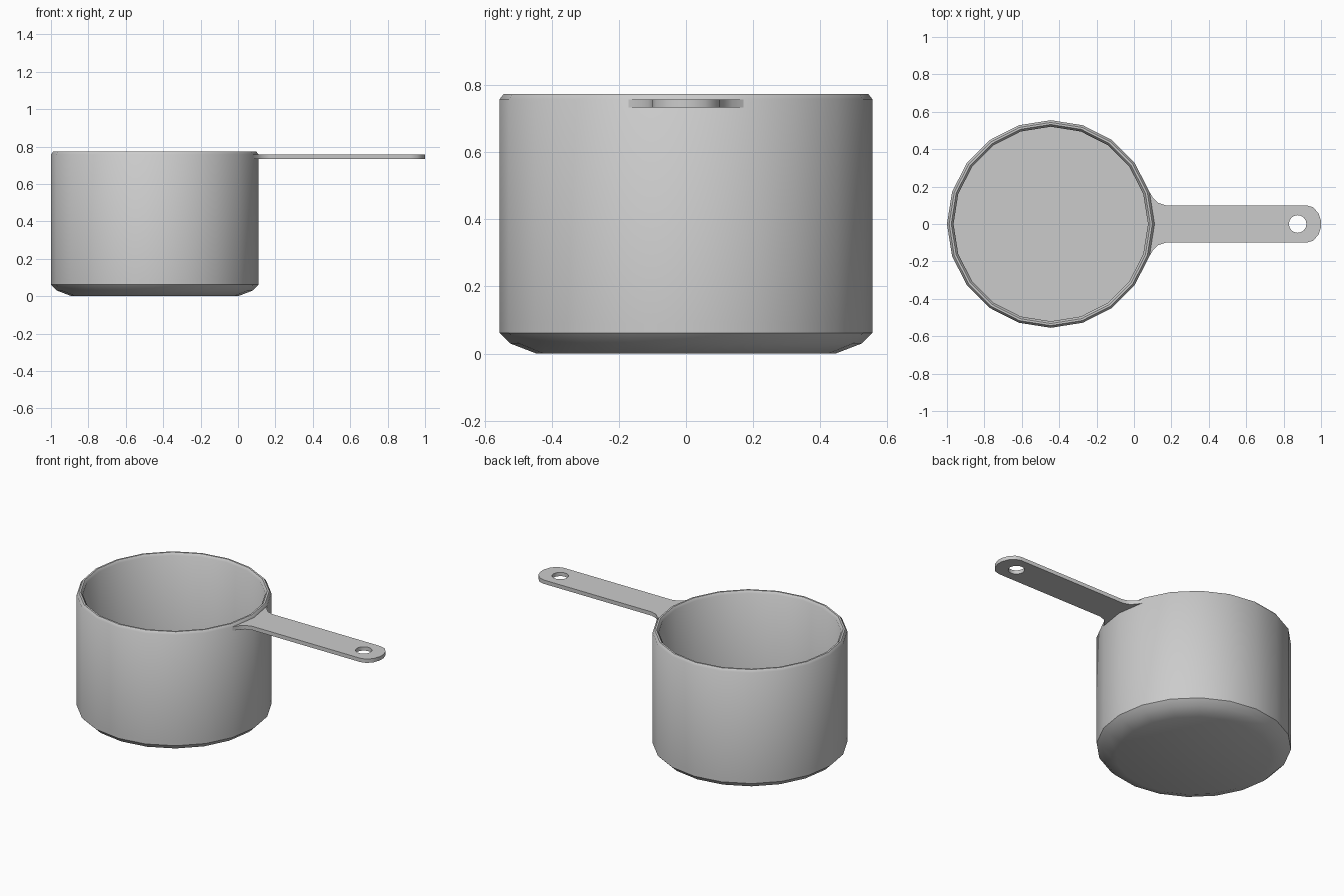
import bpy, bmesh
from math import sin, cos, pi, radians

if "Cube" in bpy.data.objects:
    bpy.data.objects.remove(bpy.data.objects["Cube"])

SIDES = 20
CUP_X = -0.445


def finish(obj, angle):
    bpy.ops.object.select_all(action='DESELECT')
    obj.select_set(True)
    bpy.context.view_layer.objects.active = obj
    bpy.ops.object.shade_smooth_by_angle(angle=radians(angle))


def lathe(name, profile, sides, x):
    """Revolve an (r, z) profile about a vertical axis; both ends are capped."""
    bm = bmesh.new()
    rings = [[bm.verts.new((x + r * cos(2 * pi * i / sides), r * sin(2 * pi * i / sides), z))
              for i in range(sides)] for r, z in profile]
    for a, b in zip(rings, rings[1:]):
        for i in range(sides):
            j = (i + 1) % sides
            bm.faces.new((a[i], a[j], b[j], b[i]))
    bm.faces.new(rings[0][::-1])
    bm.faces.new(rings[-1])
    bmesh.ops.recalc_face_normals(bm, faces=bm.faces)
    mesh = bpy.data.meshes.new(name)
    bm.to_mesh(mesh)
    bm.free()
    obj = bpy.data.objects.new(name, mesh)
    bpy.context.collection.objects.link(obj)
    return obj


def plate(name, loops, z, thickness):
    """Flat extruded plate; loops after the first are holes."""
    curve = bpy.data.curves.new(name, 'CURVE')
    curve.dimensions = '2D'
    curve.fill_mode = 'BOTH'
    curve.extrude = thickness / 2
    for pts in loops:
        sp = curve.splines.new('POLY')
        sp.points.add(len(pts) - 1)
        for p, (x, y) in zip(sp.points, pts):
            p.co = (x, y, 0, 1)
        sp.use_cyclic_u = True
    obj = bpy.data.objects.new(name, curve)
    obj.location.z = z
    bpy.context.collection.objects.link(obj)
    bpy.ops.object.select_all(action='DESELECT')
    obj.select_set(True)
    bpy.context.view_layer.objects.active = obj
    bpy.ops.object.convert(target='MESH')
    return bpy.context.view_layer.objects.active


# Cup: chamfered base, straight wall, softened rim, flat inner floor
cup = lathe("cup", [(0.445, 0), (0.523, 0.03), (0.555, 0.062), (0.555, 0.09),
                    (0.555, 0.758), (0.543, 0.773), (0.532, 0.773),
                    (0.52, 0.758), (0.52, 0.05)], SIDES, CUP_X)
finish(cup, 40)

# Handle: flared where it meets the wall, rounded tip, hanging hole
half = [(0.064, 0.165), (0.083, 0.171), (0.103, 0.138), (0.13, 0.113), (0.168, 0.1),
        (0.92, 0.1), (0.957, 0.09), (0.986, 0.058), (1.0, 0.016)]
outline = half + [(x, -y) for x, y in reversed(half)] + [(0.09, 0)]
hole = [(0.875 + 0.047 * cos(2 * pi * i / 16), 0.047 * sin(2 * pi * i / 16)) for i in range(16)]
handle = plate("handle", [outline, hole], 0.745, 0.024)
finish(handle, 40)
